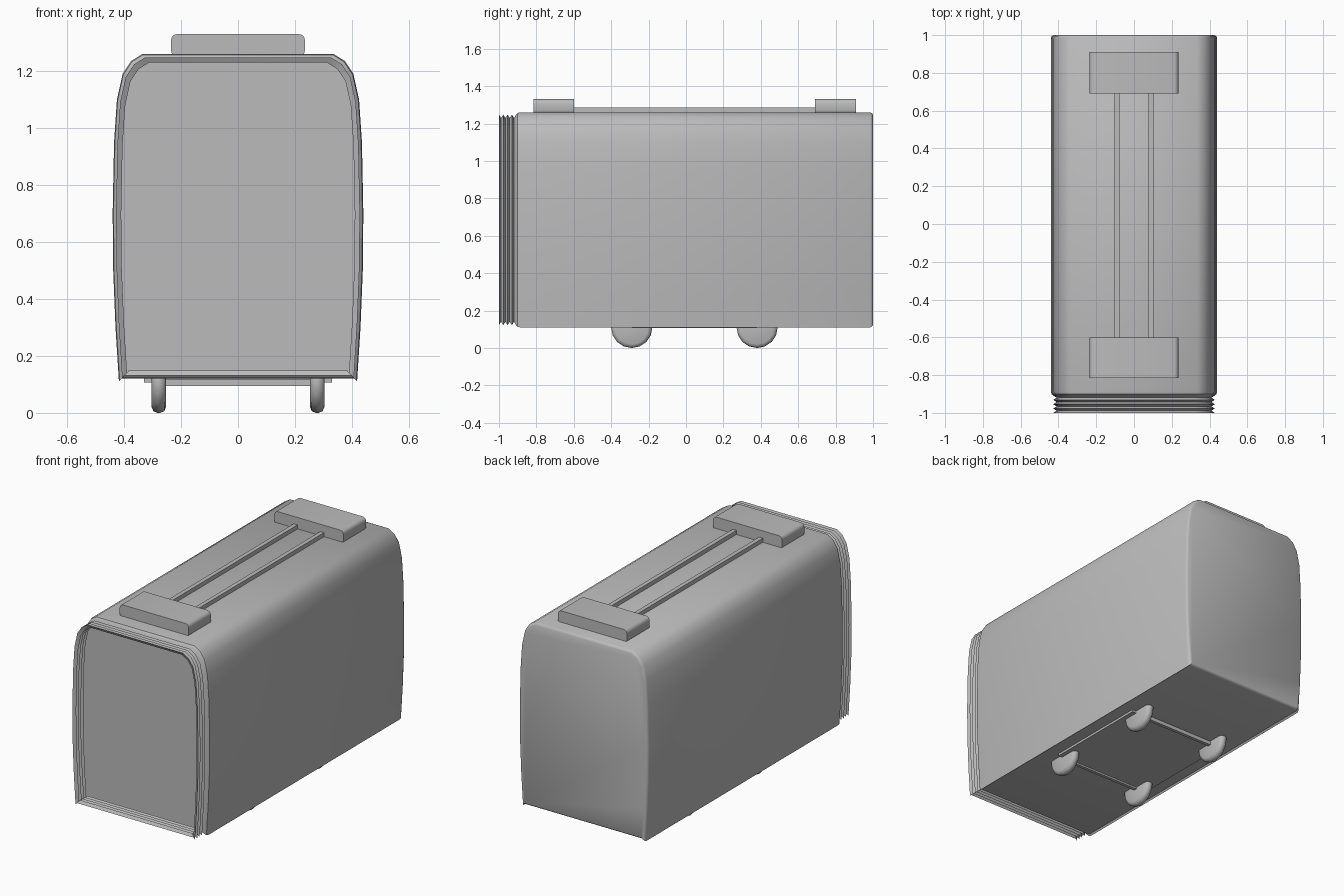
import bpy, bmesh, math

if "Cube" in bpy.data.objects:
    bpy.data.objects.remove(bpy.data.objects["Cube"], do_unlink=True)

GREY = (0.5, 0.5, 0.5, 1)
grey = bpy.data.materials.new("plain grey")
grey.use_nodes = True
grey.diffuse_color = GREY
grey.node_tree.nodes["Principled BSDF"].inputs["Base Color"].default_value = GREY


def finish(name, bm, angle=35):
    """Turn a bmesh into a shaded object."""
    mesh = bpy.data.meshes.new(name)
    bm.to_mesh(mesh)
    bm.free()
    obj = bpy.data.objects.new(name, mesh)
    bpy.context.collection.objects.link(obj)
    mesh.materials.append(grey)
    bpy.ops.object.select_all(action='DESELECT')
    obj.select_set(True)
    bpy.context.view_layer.objects.active = obj
    bpy.ops.object.shade_smooth_by_angle(angle=math.radians(angle))
    return obj


# Half of the shell cross-section, from bottom to top
HALF = [(0.41, 0.12), (0.418, 0.11), (0.43, 0.3), (0.438, 0.5), (0.44, 0.7),
        (0.435, 0.95), (0.425, 1.1), (0.405, 1.19), (0.375, 1.235), (0.335, 1.26)]
SECTION = HALF + [(-x, z) for x, z in reversed(HALF)]
MID_Z, HALF_W, HALF_H = 0.685, 0.44, 0.575


def loft(name, stations, caps):
    """Skin the cross-section through (y, inset) stations."""
    bm = bmesh.new()
    rings = [[bm.verts.new((x * (1 - d / HALF_W), y,
                            MID_Z + (z - MID_Z) * (1 - d / HALF_H)))
              for x, z in SECTION] for y, d in stations]
    n = len(SECTION)
    for a, b in zip(rings, rings[1:]):
        for i in range(n):
            j = (i + 1) % n
            bm.faces.new((a[i], a[j], b[j], b[i]))
    if caps:
        bm.faces.new(rings[0])
        bm.faces.new(rings[-1])
    bmesh.ops.recalc_face_normals(bm, faces=bm.faces)
    return finish(name, bm)


def box(name, lo, hi, bevel=0):
    """Box between two corners, with its lengthwise edges rounded on request."""
    bm = bmesh.new()
    bmesh.ops.create_cube(bm, size=1)
    for v in bm.verts:
        v.co = [(l + h) / 2 + c * (h - l) for l, h, c in zip(lo, hi, v.co)]
    if bevel:
        edges = [e for e in bm.edges
                 if abs(e.verts[0].co.y - e.verts[1].co.y) > 0.01]
        bmesh.ops.bevel(bm, geom=edges, offset=bevel, segments=3,
                        profile=0.5, affect='EDGES')
    return finish(name, bm)


# Closed shell
loft("body", [(-0.908, 0.012), (-0.9, 0.003), (-0.885, 0),
              (0.985, 0), (0.995, 0.005), (1.0, 0.014)], True)

# Open pleated collar at the front
pleats = [(-1 + 0.0115 * i, 0.012 if i % 2 == 0 else 0.03) for i in range(9)]
loft("gangway_bellows", pleats, False)

# Roof units and the rails between them
for side, y0, y1 in (("front", -0.815, -0.6), ("rear", 0.69, 0.91)):
    box(side + "_roof_unit", (-0.235, y0, 1.25), (0.235, y1, 1.33), 0.022)
for side, s in (("left", 1), ("right", -1)):
    x = 0.09 * s
    box(side + "_roof_rail", (x - 0.013, -0.61, 1.25), (x + 0.013, 0.7, 1.285))

# Floor panel, axles and wheels
box("floor_panel", (-0.33, -0.29, 0.106), (0.33, 0.38, 0.13))
for end, y in (("front", -0.29), ("rear", 0.38)):
    box(end + "_axle", (-0.26, y - 0.01, 0.095), (0.26, y + 0.01, 0.118))
    for side, s in (("left", 1), ("right", -1)):
        bm = bmesh.new()
        bmesh.ops.create_cone(bm, cap_ends=True, segments=16, radius1=0.11,
                              radius2=0.11, depth=0.05)
        rims = [e for e in bm.edges
                if abs(e.verts[0].co.z - e.verts[1].co.z) < 0.001]
        bmesh.ops.bevel(bm, geom=rims, offset=0.02, segments=2,
                        profile=0.5, affect='EDGES')
        for v in bm.verts:
            v.co = (s * 0.278 + v.co.z, y + v.co.x, 0.11 + v.co.y)
        bmesh.ops.recalc_face_normals(bm, faces=bm.faces)
        finish(f"{end}_{side}_wheel", bm, 50)
